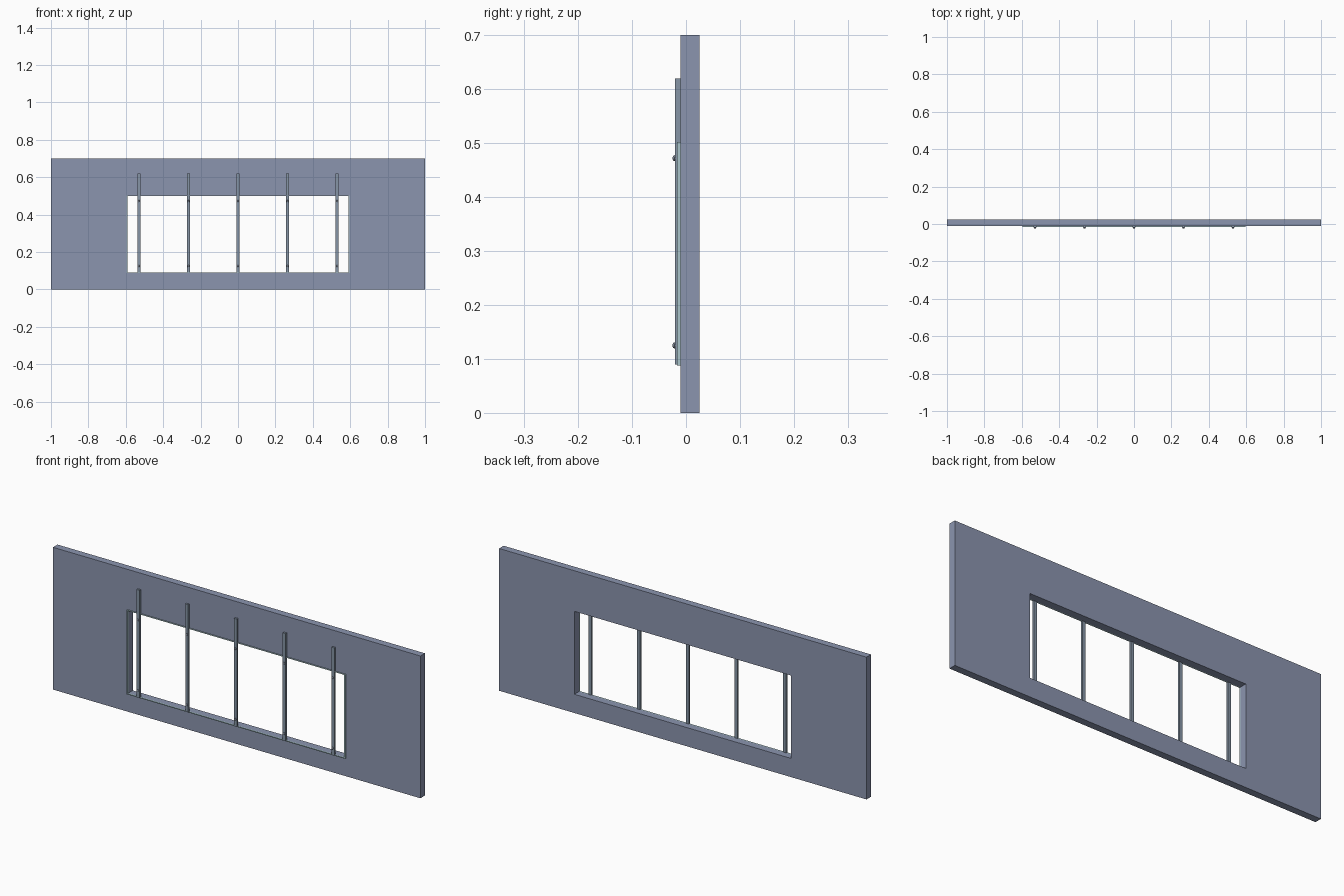
import bpy

if "Cube" in bpy.data.objects:
    bpy.data.objects.remove(bpy.data.objects["Cube"])

BACK, FRONT = 0.025, -0.01      # wall faces
RIM_FRONT, BAR_FRONT = -0.017, -0.02
OX, OZ0, OZ1 = 0.59, 0.092, 0.5  # opening


def material(name, r, g, b):
    mat = bpy.data.materials.new(name)
    mat.diffuse_color = (r, g, b, 1)
    mat.use_nodes = True
    mat.node_tree.nodes["Principled BSDF"].inputs["Base Color"].default_value = mat.diffuse_color
    return mat


slate = material("slate_blue", 0.26, 0.30, 0.43)
steel = material("steel_blue", 0.24, 0.30, 0.38)
teal = material("pale_teal", 0.40, 0.56, 0.60)
dark = material("dark_metal", 0.20, 0.23, 0.29)


def ring(name, outer, inner, y0, y1, mat):
    """Rectangular frame in the xz plane, extruded from y0 to y1."""
    def corners(r, y):
        x0, x1, z0, z1 = r
        return [(x0, y, z0), (x1, y, z0), (x1, y, z1), (x0, y, z1)]
    verts = (corners(outer, y0) + corners(inner, y0)
             + corners(outer, y1) + corners(inner, y1))
    faces = []
    for i in range(4):
        j = (i + 1) % 4
        faces += [(i, j, j + 4, i + 4),
                  (i + 12, j + 12, j + 8, i + 8),
                  (j, i, i + 8, j + 8),
                  (i + 4, j + 4, j + 12, i + 12)]
    mesh = bpy.data.meshes.new(name)
    mesh.from_pydata(verts, [], faces)
    mesh.update()
    mesh.materials.append(mat)
    ob = bpy.data.objects.new(name, mesh)
    bpy.context.collection.objects.link(ob)
    return ob


def box(name, x0, x1, y0, y1, z0, z1, mat):
    bpy.ops.mesh.primitive_cube_add(
        size=1, location=((x0 + x1) / 2, (y0 + y1) / 2, (z0 + z1) / 2))
    ob = bpy.context.object
    ob.name = name
    ob.scale = (x1 - x0, y1 - y0, z1 - z0)
    bpy.ops.object.transform_apply(location=False, rotation=False, scale=True)
    ob.data.materials.append(mat)
    return ob


# wall panel with a rectangular opening
opening = (-OX, OX, OZ0, OZ1)
ring("wall_panel", (-1, 1, 0, 0.7), opening, FRONT, BACK, slate)

# thin pale rim around the front of the opening
ring("opening_rim", (-0.596, 0.596, 0.088, 0.502), opening, RIM_FRONT, FRONT, teal)

# upright bars, each fixed with two round-headed screws
for i in range(5):
    x = (i - 2) * 0.265
    box(f"upright_bar_{i + 1}", x - 0.008, x + 0.008, BAR_FRONT, FRONT, 0.09, 0.62, steel)
    for label, z in (("lower", 0.125), ("upper", 0.472)):
        bpy.ops.mesh.primitive_uv_sphere_add(
            segments=16, ring_count=10, radius=1, location=(x, -0.0215, z))
        head = bpy.context.object
        head.name = f"{label}_screw_{i + 1}"
        head.scale = (0.0055, 0.0035, 0.0055)
        bpy.ops.object.transform_apply(location=False, rotation=False, scale=True)
        head.data.materials.append(dark)
        bpy.ops.object.shade_smooth_by_angle()
